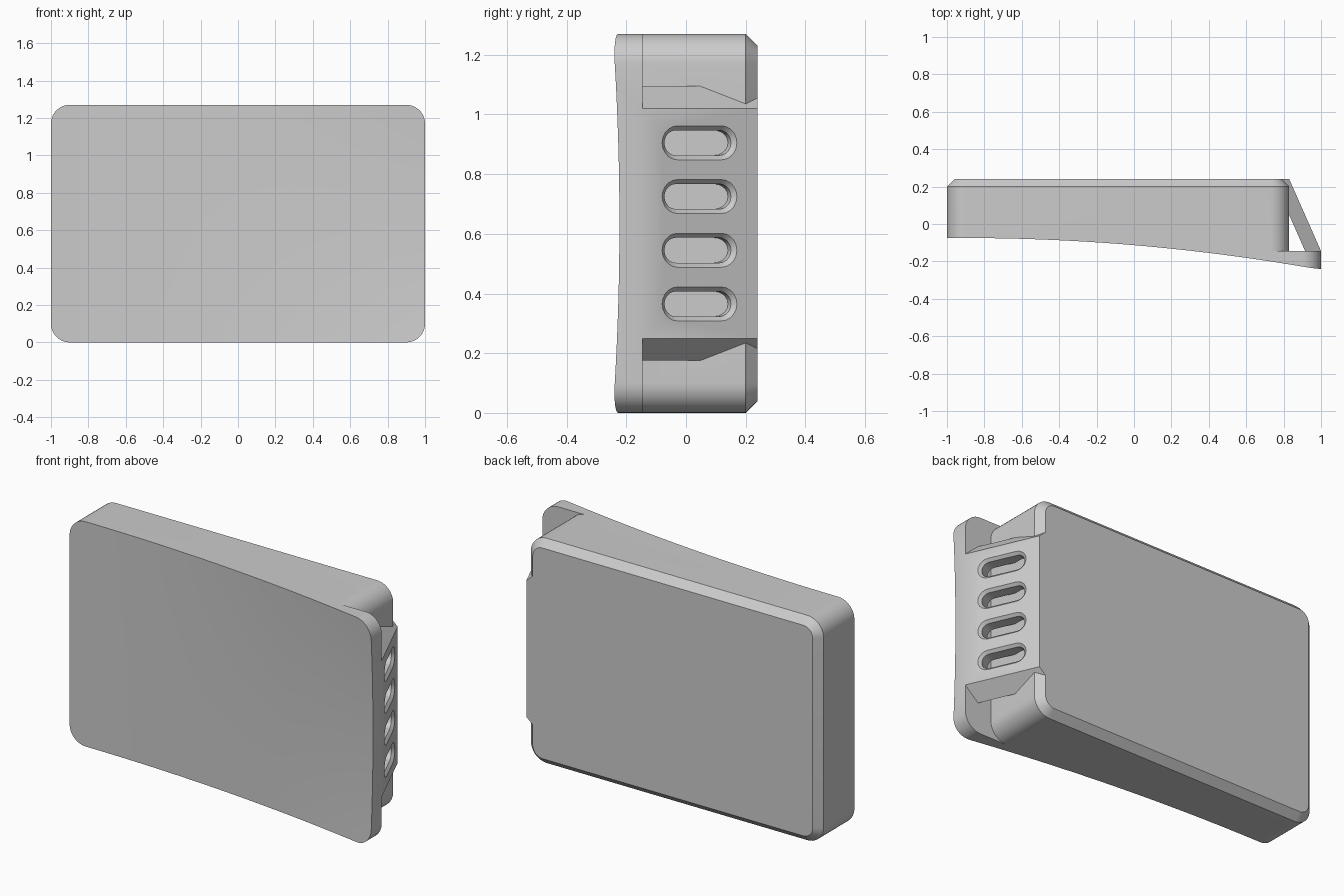
import bpy, bmesh
from math import sin, cos, pi
from mathutils import Vector, Matrix

if "Cube" in bpy.data.objects:
    bpy.data.objects.remove(bpy.data.objects["Cube"])

HEIGHT = 1.27
BACK, FLANGE_BACK = 0.24, -0.145

grey = bpy.data.materials.new("light grey")
grey.use_nodes = True
grey.diffuse_color = (0.6, 0.6, 0.6, 1)
grey.node_tree.nodes["Principled BSDF"].inputs["Base Color"].default_value = (0.6, 0.6, 0.6, 1)


def make(name, bm):
    bmesh.ops.recalc_face_normals(bm, faces=bm.faces)
    mesh = bpy.data.meshes.new(name)
    bm.to_mesh(mesh)
    bm.free()
    mesh.materials.append(grey)
    obj = bpy.data.objects.new(name, mesh)
    bpy.context.collection.objects.link(obj)
    return obj


def loft(bm, loops):
    """Closed solid through a series of loops of equal length."""
    rings = [[bm.verts.new(p) for p in loop] for loop in loops]
    n = len(rings[0])
    for a, b in zip(rings, rings[1:]):
        for i in range(n):
            j = (i + 1) % n
            bm.faces.new((a[i], a[j], b[j], b[i]))
    bm.faces.new(rings[0])
    bm.faces.new(rings[-1])


def rounded(x0, x1, y, inset=0, r=0.1, steps=10):
    """Rounded rectangle facing the front, over the full height."""
    pts = []
    corners = [(x1 - r, HEIGHT - r), (x0 + r, HEIGHT - r), (x0 + r, r), (x1 - r, r)]
    for q, (cx, cz) in enumerate(corners):
        for k in range(steps + 1):
            a = (q + k / steps) * pi / 2
            pts.append((cx + (r - inset) * cos(a), y, cz + (r - inset) * sin(a)))
    return pts


def boolean(obj, other, operation):
    mod = obj.modifiers.new(operation, 'BOOLEAN')
    mod.object, mod.operation, mod.solver = other, operation, 'EXACT'
    bpy.context.view_layer.objects.active = obj
    bpy.ops.object.modifier_apply(modifier=mod.name)
    bpy.data.objects.remove(other)


# Case body with a chamfered back rim
bm = bmesh.new()
loft(bm, [rounded(-1, 0.83, BACK, 0.04), rounded(-1, 0.83, BACK - 0.04), rounded(-1, 0.83, -0.4)])
case = make("case", bm)

# Front flange that overhangs the right side
bm = bmesh.new()
loft(bm, [rounded(0.4, 1, FLANGE_BACK), rounded(0.4, 1, -0.4)])
boolean(case, make("flange", bm), 'UNION')

# Dished front surface
bm = bmesh.new()
bmesh.ops.create_grid(bm, x_segments=32, y_segments=20, size=1)
for v in bm.verts:
    x, s = v.co.x * 1.1, v.co.y * 1.1
    t = ((x + 0.9) / 1.9) ** 2 if x > -0.9 else 0
    v.co = (x, -0.075 - 0.17 * t + 0.022 * t * (1 - s * s), HEIGHT / 2 * (1 + s))
ext = bmesh.ops.extrude_face_region(bm, geom=bm.faces[:])
for v in ext["geom"]:
    if isinstance(v, bmesh.types.BMVert):
        v.co.y = 0.5
bmesh.ops.delete(bm, geom=[f for f in bm.faces if not f.is_valid], context='FACES')
boolean(case, make("front_surface", bm), 'INTERSECT')

# Slanted vent panel with flared ends
top, bottom = Vector((0.83, BACK, 0)), Vector((1, FLANGE_BACK, 0))
inward = Vector((-0.085, 0, 0))


def panel_end(outer_z, inner_z):
    return [Vector((p.x, p.y, z)) for p, z in (
        (top, outer_z), (bottom, outer_z), (bottom + inward, inner_z), (top + inward, inner_z))]


bm = bmesh.new()
loft(bm, [panel_end(0.25, 0.175), panel_end(1.02, 1.095)])
panel = make("vent_panel", bm)

# Countersunk vent slots square to the panel
along = (bottom - top).normalized()
up = Vector((0, 0, 1))
normal = up.cross(along)
if normal.x < 0:
    normal.negate()
centre = top.lerp(bottom, 0.506)


def slot_loop(z, r, depth, steps=10):
    pts = []
    for side in (1, -1):
        for k in range(steps + 1):
            a = -pi / 2 + pi * k / steps
            pts.append(centre + up * (z + side * r * sin(a))
                       + along * side * (0.08 + r * cos(a)) + normal * depth)
    return pts


bm = bmesh.new()
for i in range(4):
    z = 0.365 + 0.18 * i
    loft(bm, [slot_loop(z, r, d) for r, d in ((0.077, 0.02), (0.042, -0.015), (0.042, -0.13))])
boolean(panel, make("slots", bm), 'DIFFERENCE')
boolean(case, panel, 'UNION')

# Shading
bpy.ops.object.select_all(action='DESELECT')
case.select_set(True)
bpy.context.view_layer.objects.active = case
bpy.ops.object.shade_smooth_by_angle(angle=pi / 7)
